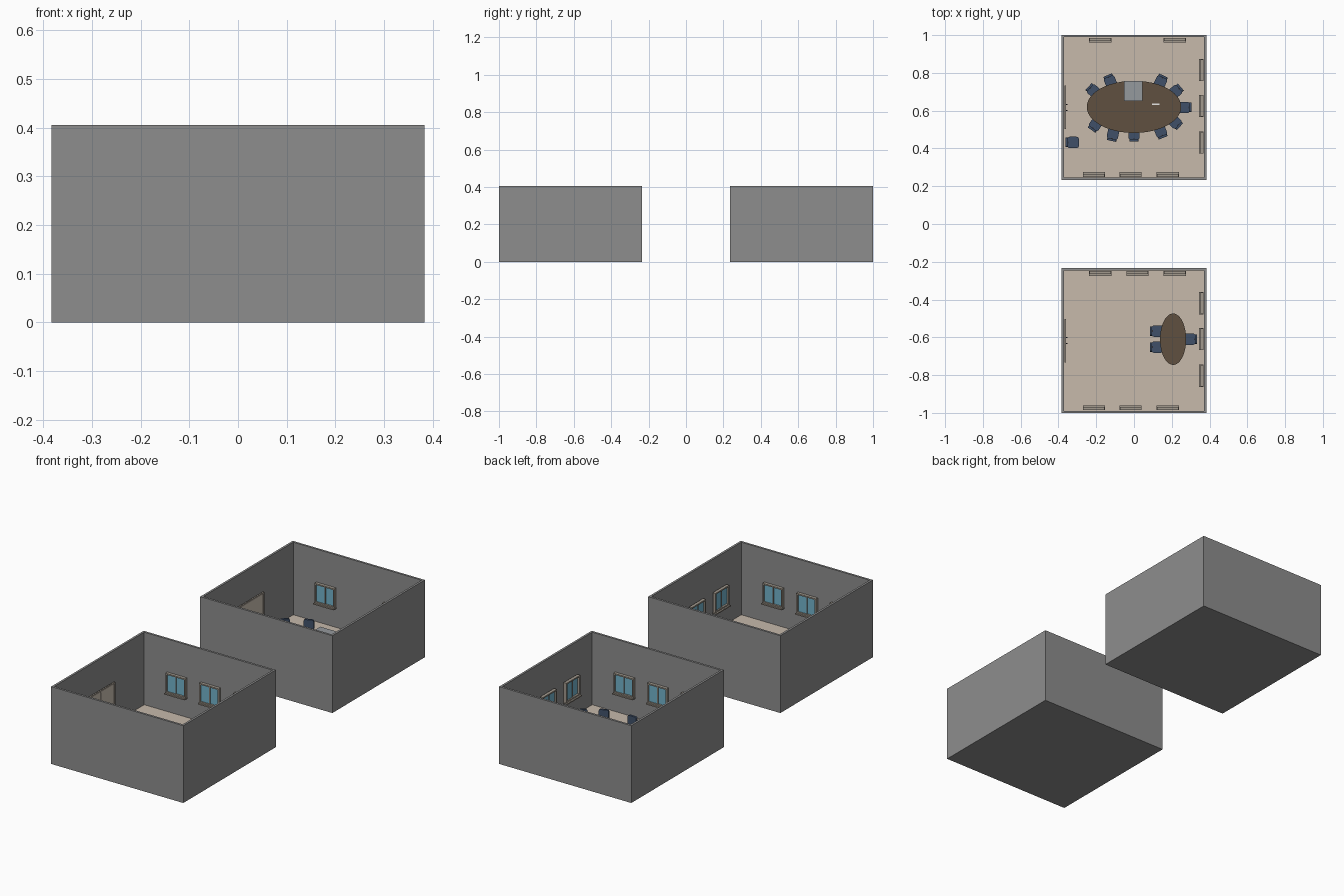
import bpy, bmesh, math
from mathutils import Matrix, Vector

if "Cube" in bpy.data.objects:
    bpy.data.objects.remove(bpy.data.objects["Cube"])


def mat(name, r, g, b):
    m = bpy.data.materials.new(name)
    m.diffuse_color = (r, g, b, 1)
    m.use_nodes = True
    m.node_tree.nodes["Principled BSDF"].inputs["Base Color"].default_value = m.diffuse_color
    return m


WALL = mat("wall_grey", 0.27, 0.27, 0.27)
FLOOR = mat("floor_beige", 0.57, 0.49, 0.41)
TRIM = mat("trim_taupe", 0.36, 0.32, 0.27)
DOOR = mat("door_cream", 0.62, 0.55, 0.46)
GLASS = mat("window_blue", 0.17, 0.45, 0.60)
FABRIC = mat("chair_navy", 0.05, 0.08, 0.14)
WOOD = mat("table_brown", 0.115, 0.08, 0.05)
METAL = mat("metal_dark", 0.03, 0.03, 0.035)
DEVICE = mat("device_grey", 0.30, 0.32, 0.34)
WHITE = mat("remote_white", 0.8, 0.8, 0.78)

HALF, HEIGHT, THICK, FLOOR_Z = 0.383, 0.405, 0.016, 0.025
INNER = HALF - THICK
ROOM_A, ROOM_B = 0.617, -0.617


def finish(bm, name, mats, M):
    bm.normal_update()
    me = bpy.data.meshes.new(name)
    bm.to_mesh(me)
    bm.free()
    for m in mats:
        me.materials.append(m)
    ob = bpy.data.objects.new(name, me)
    ob.matrix_world = M
    bpy.context.collection.objects.link(ob)
    return ob


def place(x, y, z=0, deg=0):
    return Matrix.Translation((x, y, z)) @ Matrix.Rotation(math.radians(deg), 4, 'Z')


def add_box(bm, lo, hi, M=Matrix()):
    lo, hi = Vector(lo), Vector(hi)
    T = M @ Matrix.Translation((lo + hi) / 2) @ Matrix.Diagonal((*(hi - lo), 1))
    return bmesh.ops.create_cube(bm, size=1, matrix=T)['verts']


def boxes(name, m, M, *spans):
    bm = bmesh.new()
    for lo, hi in spans:
        add_box(bm, lo, hi)
    return finish(bm, name, [m], M)


def rounded(name, m, M, lo, hi, r, axis):
    # box with the edges along one axis rounded
    bm = bmesh.new()
    add_box(bm, lo, hi)
    es = [e for e in bm.edges
          if abs((e.verts[0].co - e.verts[1].co).normalized()[axis]) > 0.9]
    bmesh.ops.bevel(bm, geom=es, offset=r, segments=4, profile=0.5, affect='EDGES')
    return finish(bm, name, [m], M)


def room(name, cy):
    # open-topped shell, hollowed from above; the sunken face is the floor
    bm = bmesh.new()
    add_box(bm, (-HALF, -HALF, 0), (HALF, HALF, HEIGHT))
    bm.normal_update()
    top = max(bm.faces, key=lambda f: f.calc_center_median().z)
    bmesh.ops.inset_region(bm, faces=[top], thickness=THICK)
    out = bmesh.ops.extrude_discrete_faces(bm, faces=[top])
    floor = out['faces'][0]
    for v in floor.verts:
        v.co.z = FLOOR_Z
    floor.material_index = 1
    finish(bm, name, [WALL, FLOOR], place(0, cy))


def window(M):
    # local x runs along the wall, local y points into the room
    w, z0, z1, t = 0.057, 0.132, 0.235, 0.007
    boxes("window_frame", TRIM, M,
          ((-w, 0, z0), (-w + t, 0.016, z1)), ((w - t, 0, z0), (w, 0.016, z1)),
          ((-w + t, 0, z1 - t), (w - t, 0.016, z1)),
          ((-w + t, 0, z0), (w - t, 0.016, z0 + t)),
          ((-0.002, 0, z0 + t), (0.002, 0.011, z1 - t)))
    boxes("window_sill", TRIM, M, ((-w - 0.002, 0, z0 - 0.006), (w + 0.002, 0.024, z0)))
    boxes("window_panes", GLASS, M,
          ((-w + t, 0.001, z0 + t), (-0.002, 0.006, z1 - t)),
          ((0.002, 0.001, z0 + t), (w - t, 0.009, z1 - t)))


def door(M):
    w, z0, z1, t = 0.115, FLOOR_Z, 0.245, 0.008
    boxes("door_frame", TRIM, M,
          ((-w, 0, z0), (-w + t, 0.007, z1)), ((w - t, 0, z0), (w, 0.007, z1)),
          ((-w + t, 0, z1 - t), (w - t, 0.007, z1)))
    boxes("door_leaves", DOOR, M,
          ((-w + t, 0, z0), (-0.001, 0.004, z1 - t)),
          ((0.001, 0, z0), (w - t, 0.004, z1 - t)))
    boxes("door_handles", METAL, M,
          *[((s - 0.003, 0.004, 0.115), (s + 0.003, 0.015, 0.13)) for s in (-0.016, 0.016)])


def chair(x, y, deg):
    # local +x is the back of the chair
    M = place(x, y, FLOOR_Z, deg)
    rounded("chair_seat", FABRIC, M, (-0.036, -0.03, 0.052), (0.024, 0.03, 0.062), 0.012, 2)
    rounded("chair_back", FABRIC, M, (0.022, -0.025, 0.062), (0.034, 0.025, 0.117), 0.010, 0)
    bm = bmesh.new()
    add_box(bm, (0.018, -0.005, 0.046), (0.032, 0.005, 0.066))
    bmesh.ops.create_cone(bm, cap_ends=True, segments=10, radius1=0.004, radius2=0.004,
                          depth=0.044, matrix=Matrix.Translation((-0.004, 0, 0.030)))
    for i in range(5):
        R = place(-0.004, 0, 0, i * 72)
        add_box(bm, (0.002, -0.0025, 0.006), (0.028, 0.0025, 0.010), R)
        add_box(bm, (0.023, -0.003, 0), (0.029, 0.003, 0.006), R)
    finish(bm, "chair_base", [METAL], M)


def table(x, y, rx, ry):
    M = place(x, y, FLOOR_Z)
    bm = bmesh.new()
    T = Matrix.Translation((0, 0, 0.081)) @ Matrix.Diagonal((rx, ry, 1, 1))
    bmesh.ops.create_cone(bm, cap_ends=True, segments=48, radius1=1, radius2=1,
                          depth=0.008, matrix=T)
    finish(bm, "table_top", [WOOD], M)
    # two pedestals along the long axis
    along = Vector((1, 0, 0)) if rx > ry else Vector((0, 1, 0))
    side = Vector((along.y, along.x, 0))
    spans = []
    for s in (-1, 1):
        c = along * s * max(rx, ry) * 0.5
        h = along * 0.008 + side * min(rx, ry) * 0.4
        spans.append((c - h, c + h + Vector((0, 0, 0.077))))
    boxes("table_legs", WOOD, M, *spans)


# shells, doors and windows
for label, cy, back in (("back_room", ROOM_A, (-0.178, 0.215)),
                        ("front_room", ROOM_B, (-0.178, 0.018, 0.215))):
    room(label, cy)
    door(place(-INNER, cy, 0, -90))
    for x in (-0.212, -0.018, 0.178):
        window(place(x, cy - INNER))
    for x in back:
        window(place(x, cy + INNER, 0, 180))
    for y in (0.198, 0.008, -0.186):
        window(place(INNER, cy + y, 0, 90))

# furniture: large oval table with chairs around it, one chair by the wall
table(0, 0.62, 0.25, 0.138)
for c in ((-0.205, 0.525, 235), (-0.112, 0.473, 258), (0, 0.471, 270), (0.142, 0.488, 292),
          (0.218, 0.538, 318), (0.270, 0.617, 0), (0.222, 0.703, 40), (0.142, 0.755, 65),
          (-0.126, 0.757, 113), (-0.215, 0.705, 138), (-0.328, 0.432, 180)):
    chair(*c)

# small table with three chairs
table(0.207, -0.61, 0.069, 0.136)
for c in ((0.118, -0.567, 180), (0.118, -0.652, 180), (0.300, -0.610, 0)):
    chair(*c)

# projector and remote on the large table
TOP = FLOOR_Z + 0.085
boxes("projector", DEVICE, Matrix(), ((-0.053, 0.65, TOP), (0.046, 0.757, TOP + 0.026)))
boxes("remote", WHITE, Matrix(), ((0.095, 0.629, TOP), (0.135, 0.638, TOP + 0.004)))
